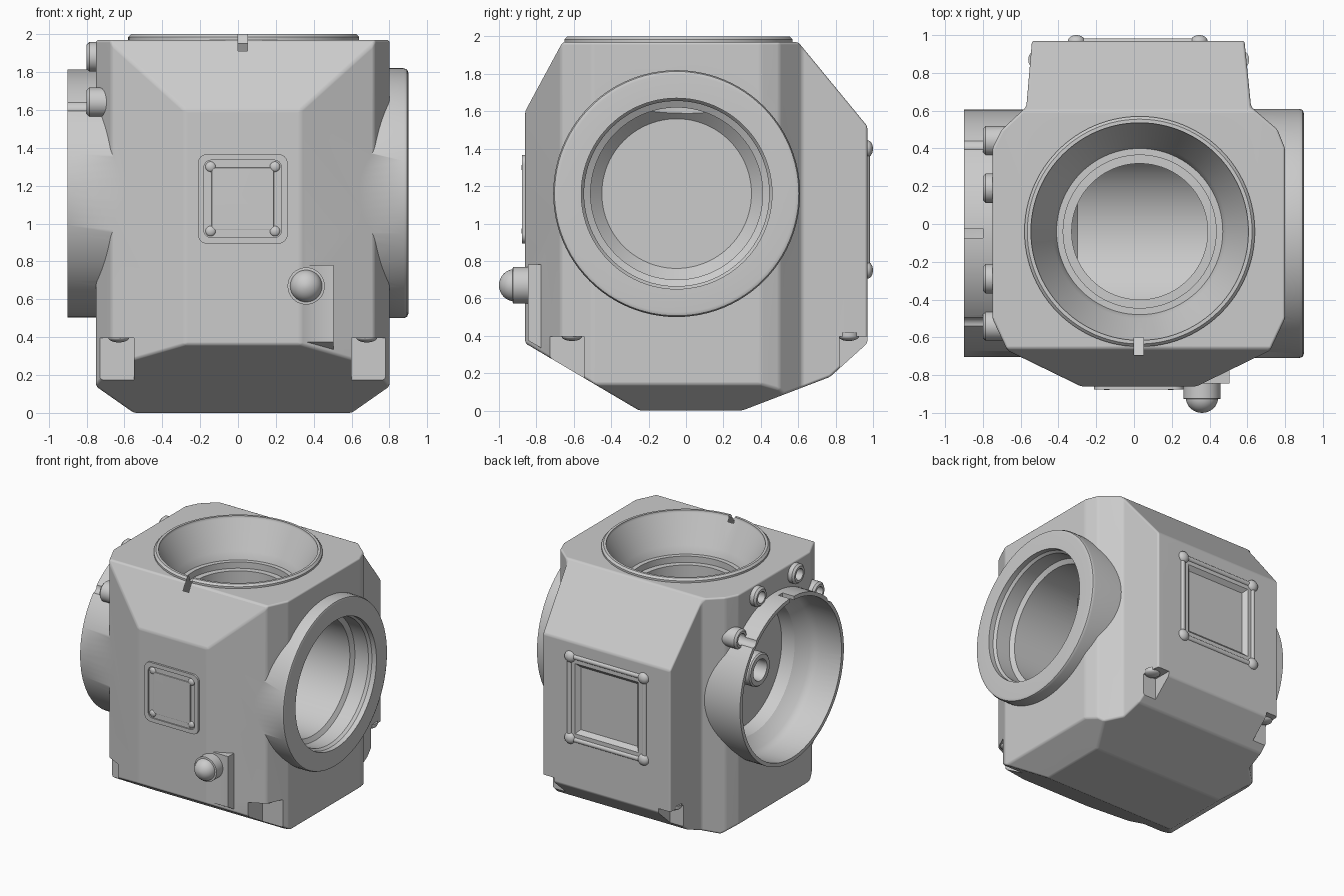
import bpy, bmesh, math
from mathutils import Vector, Matrix

if "Cube" in bpy.data.objects:
    bpy.data.objects.remove(bpy.data.objects["Cube"])


def make(name, bm):
    bmesh.ops.remove_doubles(bm, verts=bm.verts, dist=1e-5)
    bmesh.ops.recalc_face_normals(bm, faces=bm.faces)
    me = bpy.data.meshes.new(name)
    bm.to_mesh(me)
    bm.free()
    ob = bpy.data.objects.new(name, me)
    bpy.context.collection.objects.link(ob)
    return ob


def activate(ob):
    bpy.ops.object.select_all(action='DESELECT')
    ob.select_set(True)
    bpy.context.view_layer.objects.active = ob


def prism(name, pts, lo, hi, axis='Z'):
    """Extrude a closed 2D outline along an axis."""
    bm = bmesh.new()
    place = {'Z': lambda a, b, t: (a, b, t), 'X': lambda a, b, t: (t, a, b),
             'Y': lambda a, b, t: (a, t, b)}[axis]
    f = bm.faces.new([bm.verts.new(place(a, b, lo)) for a, b in pts])
    res = bmesh.ops.extrude_face_region(bm, geom=[f])
    move = Vector(place(0, 0, hi - lo))
    bmesh.ops.translate(bm, vec=move, verts=[v for v in res['geom'] if isinstance(v, bmesh.types.BMVert)])
    return make(name, bm)


def box(name, x, y, z):
    return prism(name, [(x[0], y[0]), (x[1], y[0]), (x[1], y[1]), (x[0], y[1])], *z)


def lathe(name, pts, center, axis, n=96):
    """Revolve (radius, height) points around an axis through center."""
    bm = bmesh.new()
    vs = [bm.verts.new((r, 0, h)) for r, h in pts]
    es = [bm.edges.new(p) for p in zip(vs, vs[1:])]
    bmesh.ops.spin(bm, geom=vs + es, cent=(0, 0, 0), axis=(0, 0, 1), angle=2 * math.pi, steps=n)
    rot = Vector(axis).to_track_quat('Z', 'Y').to_matrix().to_4x4()
    bmesh.ops.transform(bm, matrix=Matrix.Translation(center) @ rot, verts=bm.verts)
    return make(name, bm)


def combine(ob, other, op):
    m = ob.modifiers.new(op, 'BOOLEAN')
    m.operation, m.object, m.solver = op, other, 'EXACT'
    activate(ob)
    bpy.ops.object.modifier_apply(modifier=m.name)
    bpy.data.objects.remove(other)


def bevel(ob, width, seg=3, angle=20):
    m = ob.modifiers.new('bevel', 'BEVEL')
    m.width, m.segments, m.limit_method = width, seg, 'ANGLE'
    m.angle_limit = math.radians(angle)
    activate(ob)
    bpy.ops.object.modifier_apply(modifier=m.name)


def smooth(ob, angle=32):
    activate(ob)
    bpy.ops.object.shade_smooth_by_angle(angle=math.radians(angle))
    w = ob.modifiers.new('normals', 'WEIGHTED_NORMAL')
    w.keep_sharp = True


# Housing: plan outline trimmed by sloping planes
plan = [(-.28, -.86), (.33, -.86), (.72, -.67), (.80, -.50), (.80, .40), (.76, .50), (.62, .62), (.585, .97),
        (-.54, .97), (-.57, .62), (-.70, .50), (-.75, .40), (-.75, -.50), (-.67, -.67)]
body = prism('housing', plan, 0, 1.97)
bm = bmesh.new()
bm.from_mesh(body.data)
trims = [('X', (-.86, 1.60), (-.66, 1.97)), ('X', (.97, 1.52), (.60, 1.97)),
         ('X', (-.86, .36), (-.25, 0)), ('X', (.97, .36), (.77, .18)), ('X', (.77, .18), (.30, 0)),
         ('Y', (.80, .14), (.60, 0)), ('Y', (-.75, .14), (-.55, 0))]
for ax, a, b in trims:
    p = Vector((0, *a)) if ax == 'X' else Vector((a[0], 0, a[1]))
    q = Vector((0, *b)) if ax == 'X' else Vector((b[0], 0, b[1]))
    n = (q - p).cross(Vector((1, 0, 0)) if ax == 'X' else Vector((0, 1, 0))).normalized()
    if n.dot(p - Vector((0, 0, 1))) < 0:
        n = -n
    bmesh.ops.bisect_plane(bm, geom=bm.verts[:] + bm.edges[:] + bm.faces[:], dist=1e-5,
                           plane_co=p, plane_no=n, clear_outer=True)
    bmesh.ops.holes_fill(bm, edges=[e for e in bm.edges if e.is_boundary], sides=0)
bmesh.ops.recalc_face_normals(bm, faces=bm.faces)
bm.to_mesh(body.data)
bm.free()
bevel(body, .02)

# Corner foot notches
for s in (-1, 1):
    xs = sorted((.025 + s * .575, .025 + s * .9))
    combine(body, box('cut', xs, (-1, -.545), (-.1, .395)), 'DIFFERENCE')
    xs = sorted((.025 + s * .46, .025 + s * .9))
    combine(body, box('cut', xs, (.82, 1.1), (-.1, .395)), 'DIFFERENCE')

# Side flanges, top rim and the block behind the knob
CY, CZ = -.05, 1.16
flange = [(0, .2), (.66, .2), (.66, .875), (.653, .893), (.635, .9), (0, .9)]
combine(body, lathe('add', flange, (0, CY, CZ), (1, 0, 0)), 'UNION')
combine(body, lathe('add', [(0, .2), (.655, .2), (.655, .9), (0, .9)], (0, CY, CZ), (-1, 0, 0)), 'UNION')
TOP = (.03, -.04, 0)
combine(body, lathe('add', [(0, 1.8), (.61, 1.8), (.61, 1.985), (.595, 2), (0, 2)], TOP, (0, 0, 1)), 'UNION')
block = [(-.845, .375), (-.68, .28), (-.5, .28), (-.5, .78), (-.845, .78)]
combine(body, prism('add', block, .2, .505, 'X'), 'UNION')

# Screw bosses around the left flange
bosses = [(CY + s * dy, z) for s in (-1, 1) for dy, z in ((.24, 1.88), (.49, 1.64))]
for y, z in bosses:
    combine(body, lathe('add', [(0, .4), (.078, .4), (.078, .785), (.063, .8), (0, .8)],
                        (0, y, z), (-1, 0, 0), 32), 'UNION')

# Bores: right bore into the chamber, left cup, top funnel, boss holes
right = [(0, -.36), (.40, -.36), (.46, -.30), (.46, .70), (.495, .72), (.495, .84), (.51, .86), (.51, 1), (0, 1)]
combine(body, lathe('cut', right, (0, CY, CZ), (1, 0, 0)), 'DIFFERENCE')
left = [(0, .46), (.50, .46), (.52, .56), (.60, .64), (.625, .70), (.625, 1), (0, 1)]
combine(body, lathe('cut', left, (0, CY, CZ), (-1, 0, 0)), 'DIFFERENCE')
funnel = [(0, 1.2), (.36, 1.2), (.36, 1.66), (.405, 1.66), (.405, 1.71), (.44, 1.71),
          (.46, 1.77), (.575, 1.98), (.58, 2.1), (0, 2.1)]
combine(body, lathe('cut', funnel, TOP, (0, 0, 1)), 'DIFFERENCE')
for y, z in bosses:
    combine(body, lathe('cut', [(0, .72), (.045, .72), (.045, 1), (0, 1)], (0, y, z), (-1, 0, 0), 24), 'DIFFERENCE')

# Index slots in the top rim and left rim
combine(body, box('cut', (0, .05), (-.8, -.60), (1.91, 2.1)), 'DIFFERENCE')
combine(body, box('cut', (-1, -.80), (-.075, -.025), (1.70, 2)), 'DIFFERENCE')

# Recessed back panel with sloping sides
bm = bmesh.new()
loops = [[bm.verts.new((.02 + a * h, y, 1.075 + b * h)) for a, b in ((-1, -1), (1, -1), (1, 1), (-1, 1))]
         for h, y in ((.25, .94), (.32, 1.01))]
bm.faces.new(loops[0])
bm.faces.new(loops[1])
for i in range(4):
    j = (i + 1) % 4
    bm.faces.new((loops[0][i], loops[0][j], loops[1][j], loops[1][i]))
combine(body, make('cut', bm), 'DIFFERENCE')
smooth(body)

# Hub inside the left cup
hub = lathe('left_hub', [(0, .44), (.15, .44), (.13, .48), (.13, .61), (.12, .62), (.085, .62), (.08, .61),
                         (.08, .50), (0, .50)], (0, CY, CZ), (-1, 0, 0), 48)
smooth(hub)


def rounded(cx, cz, h, r, n=6):
    pts = []
    for k, (a, b) in enumerate(((1, 1), (-1, 1), (-1, -1), (1, -1))):
        for i in range(n + 1):
            t = math.pi / 2 * (k + i / n)
            pts.append((cx + a * (h - r) + r * math.cos(t), cz + b * (h - r) + r * math.sin(t)))
    return pts


# Front cover: rim, raised centre and corner screws
cover = prism('front_cover', rounded(.025, 1.13, .237, .05), -.876, -.84, 'Y')
combine(cover, prism('cut', rounded(.025, 1.13, .205, .04), -.9, -.866, 'Y'), 'DIFFERENCE')
smooth(cover)
pad = prism('front_cover_centre', rounded(.025, 1.13, .165, .02), -.874, -.85, 'Y')
bevel(pad, .006, 2, 40)
smooth(pad)


def dome(name, r, h, base, axis, n=32):
    pts = [(r, -.02)] + [(r * math.cos(i * math.pi / 16), h * math.sin(i * math.pi / 16)) for i in range(8)] + [(0, h)]
    smooth(lathe(name, [(0, -.02)] + pts, base, axis, n), 40)


for a in (-1, 1):
    for b in (-1, 1):
        dome('front_cover_screw', .027, .015, (.025 + a * .17, -.865, 1.13 + b * .17), (0, -1, 0))
        dome('back_panel_screw', .045, .032, (.02 + a * .325, .968, 1.075 + b * .325), (0, 1, 0))
        # Foot bolts hanging in the notches
        x, y = (.025 + a * .655, -.61) if b < 0 else (.025 + a * .53, .87)
        dome('foot_bolt', .055, .025, (x, y, .397), (0, 0, -1))

# Ridges between the back panel screws
for s in (-1, 1):
    bar = [(0, -.31), (.02, -.31), (.02, .31), (0, .31)]
    smooth(lathe('back_panel_ridge', bar, (.02 + s * .33, .963, 1.075), (0, 0, 1), 20))
    smooth(lathe('back_panel_ridge', bar, (.02, .963, 1.075 + s * .33), (1, 0, 0), 20))

# Knob on the front
stem = lathe('knob_stem', [(0, -.8), (.098, -.8), (.098, .0), (.09, .01), (0, .01)], (.36, -.925, .67), (0, -1, 0), 48)
stem.data.transform(Matrix.Translation((0, -.925, 0)) @ Matrix.Diagonal((1, .2, 1, 1)) @ Matrix.Translation((0, .925, 0)))
smooth(stem)
dome('knob_dome', .085, .08, (.36, -.92, .67), (0, -1, 0), 48)
